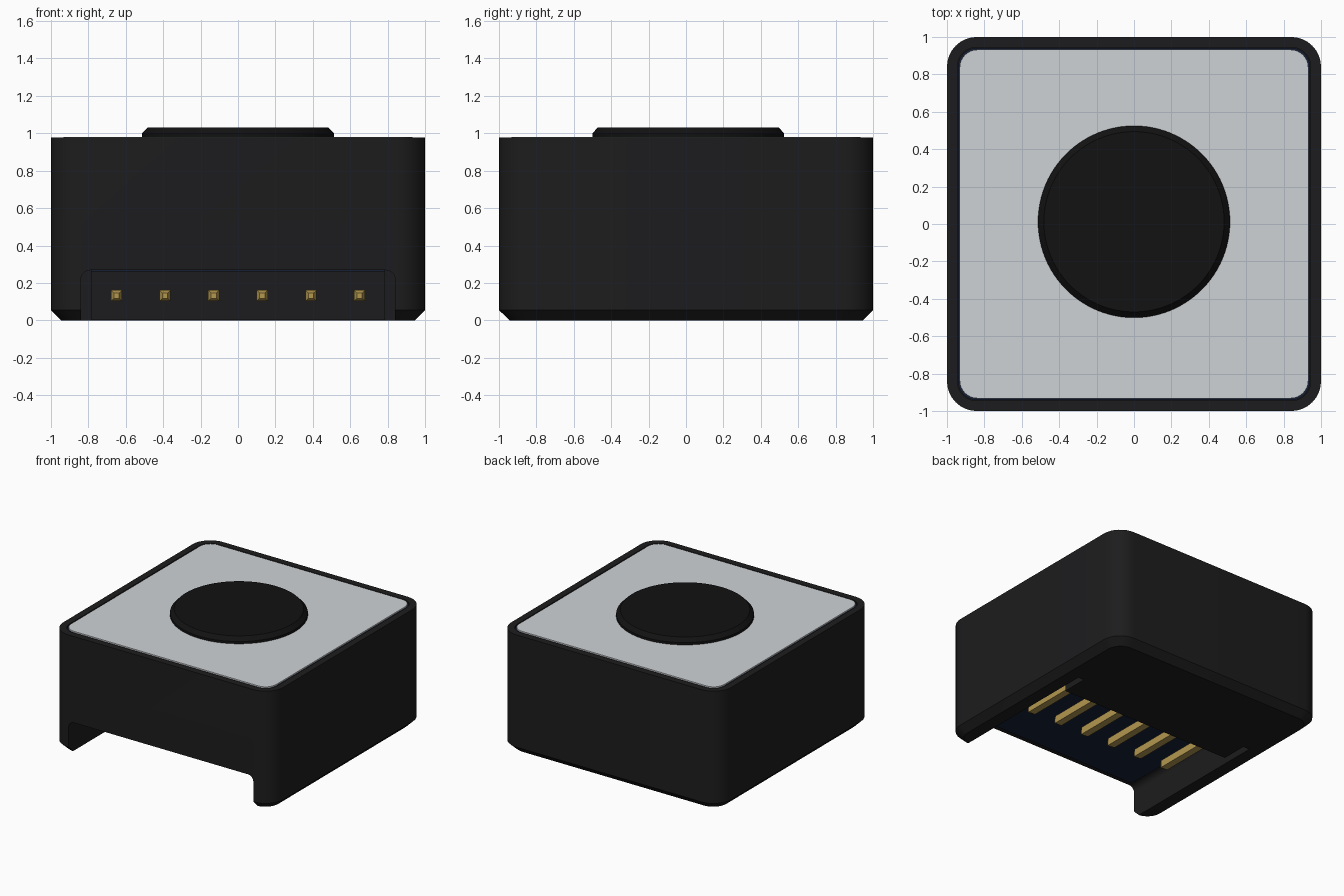
import bpy, bmesh
from math import sin, cos, pi

if "Cube" in bpy.data.objects:
    bpy.data.objects.remove(bpy.data.objects["Cube"])


def material(name, rgb):
    m = bpy.data.materials.new(name)
    m.diffuse_color = (*rgb, 1)
    m.use_nodes = True
    m.node_tree.nodes["Principled BSDF"].inputs["Base Color"].default_value = m.diffuse_color
    return m


BLACK = material("black_plastic", (0.012, 0.012, 0.013))
BUTTON = material("button_black", (0.006, 0.006, 0.006))
NAVY = material("board_navy", (0.008, 0.014, 0.035))
PALE = material("pale_grey", (0.62, 0.65, 0.67))
GOLD = material("gold", (0.45, 0.31, 0.08))


def square(half, radius, z, segs=8):
    """Rounded square ring at height z."""
    ring = []
    for q, (sx, sy) in enumerate([(1, 1), (-1, 1), (-1, -1), (1, -1)]):
        for i in range(segs + 1):
            a = (q + i / segs) * pi / 2
            ring.append((sx * (half - radius) + radius * cos(a),
                         sy * (half - radius) + radius * sin(a), z))
    return ring


def circle(r, z, y0, n=96):
    return [(r * cos(2 * pi * i / n), y0 + r * sin(2 * pi * i / n), z) for i in range(n)]


def loft(name, rings, mat):
    """Skin a stack of matching rings and cap both ends."""
    bm = bmesh.new()
    vs = [[bm.verts.new(p) for p in ring] for ring in rings]
    n = len(vs[0])
    for a, b in zip(vs, vs[1:]):
        for i in range(n):
            j = (i + 1) % n
            bm.faces.new((a[i], a[j], b[j], b[i]))
    bm.faces.new(vs[0][::-1])
    bm.faces.new(vs[-1])
    bmesh.ops.recalc_face_normals(bm, faces=bm.faces)
    me = bpy.data.meshes.new(name)
    bm.to_mesh(me)
    bm.free()
    me.materials.append(mat)
    ob = bpy.data.objects.new(name, me)
    bpy.context.collection.objects.link(ob)
    return ob


def box(name, x, y, z, mat):
    (x0, x1), (y0, y1), (z0, z1) = x, y, z
    return loft(name, [[(x0, y0, h), (x1, y0, h), (x1, y1, h), (x0, y1, h)]
                       for h in (z0, z1)], mat)


def smooth(ob):
    bpy.ops.object.select_all(action='DESELECT')
    ob.select_set(True)
    bpy.context.view_layer.objects.active = ob
    bpy.ops.object.shade_smooth_by_angle(angle=pi / 6)


# Housing: chamfered foot, thin rim and shallow top recess
housing = loft("housing", [square(0.945, 0.12, 0), square(1, 0.16, 0.055),
                           square(1, 0.16, 0.977), square(0.945, 0.105, 0.977),
                           square(0.945, 0.105, 0.945)], BLACK)

# Connector bay cut through the front and underside
W, TOP, R, BACK = 0.84, 0.268, 0.05, 0.35
arch = [(W, -0.1)]
for side, start in ((1, 0), (-1, pi / 2)):
    for i in range(7):
        a = start + i / 6 * pi / 2
        arch.append((side * (W - R) + R * cos(a), TOP - R + R * sin(a)))
arch.append((-W, -0.1))
cutter = loft("bay_cutter", [[(x, y, z) for x, z in arch] for y in (-1.1, BACK)], BLACK)
cutter.hide_render = True
cut = housing.modifiers.new("bay", 'BOOLEAN')
cut.operation, cut.solver, cut.object = 'DIFFERENCE', 'EXACT', cutter
bpy.context.view_layer.objects.active = housing
bpy.ops.object.modifier_apply(modifier=cut.name)
bpy.data.objects.remove(cutter)
smooth(housing)

# Circuit boards: bay ceiling and the edge under the top plate
box("bay_board", (-0.785, 0.785), (-0.96, BACK), (0.262, 0.29), NAVY)
smooth(loft("top_board", [square(0.942, 0.102, 0.94), square(0.942, 0.102, 0.97)], NAVY))

# Pale top plate
smooth(loft("top_plate", [square(0.932, 0.095, 0.95), square(0.932, 0.095, 0.981)], PALE))

# Round button with chamfered top edge
smooth(loft("button", [circle(0.513, 0.96, 0.012), circle(0.513, 1.0, 0.012),
                       circle(0.482, 1.032, 0.012)], BUTTON))

# Pin header block and its six pins with tapered tips
box("header_block", (-0.785, 0.785), (0.13, BACK + 0.01), (0.002, 0.265), BLACK)
for k in range(6):
    cx, cz = -0.65 + 0.26 * k, 0.132
    loft(f"pin_{k + 1}", [[(cx + sx * h, y, cz + sz * h) for sx, sz in
                           ((-1, -1), (1, -1), (1, 1), (-1, 1))]
                          for h, y in ((0.014, -0.45), (0.03, -0.42), (0.03, 0.16))], GOLD)
